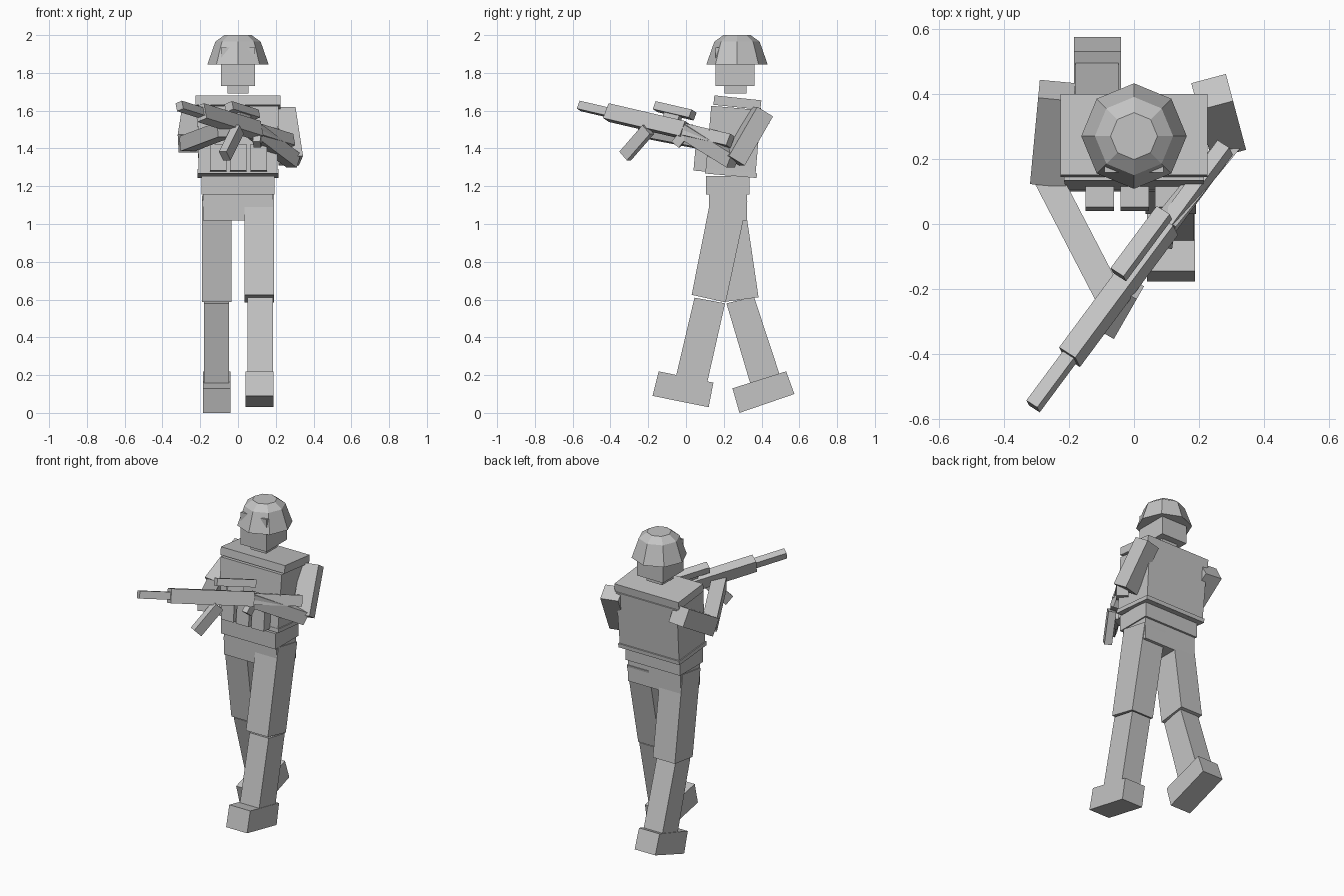
import bpy, bmesh, math
from mathutils import Vector, Matrix

if "Cube" in bpy.data.objects:
    bpy.data.objects.remove(bpy.data.objects["Cube"])

grey = bpy.data.materials.new("plain grey")
grey.use_nodes = True
grey.diffuse_color = (0.55, 0.55, 0.55, 1)
grey.node_tree.nodes["Principled BSDF"].inputs["Base Color"].default_value = (0.55, 0.55, 0.55, 1)


def finish(name, bm):
    bmesh.ops.recalc_face_normals(bm, faces=bm.faces)
    mesh = bpy.data.meshes.new(name)
    bm.to_mesh(mesh)
    bm.free()
    mesh.materials.append(grey)
    obj = bpy.data.objects.new(name, mesh)
    bpy.context.collection.objects.link(obj)
    return obj


def box(name, centre, size, tilt=0, taper=1):
    """Box leaned about x by tilt degrees; taper scales the bottom width."""
    bm = bmesh.new()
    bmesh.ops.create_cube(bm, size=1)
    for v in bm.verts:
        if v.co.z < 0:
            v.co.x *= taper
        v.co = Vector(a * b for a, b in zip(v.co, size))
    bm.transform(Matrix.Translation(centre) @ Matrix.Rotation(math.radians(tilt), 4, "X"))
    return finish(name, bm)


def slab(name, x0, x1, outline):
    """Side outline of (y, z) points extruded across x."""
    bm = bmesh.new()
    face = bm.faces.new([bm.verts.new((x0, y, z)) for y, z in outline])
    new = bmesh.ops.extrude_face_region(bm, geom=[face])["geom"]
    bmesh.ops.translate(bm, vec=(x1 - x0, 0, 0),
                        verts=[g for g in new if isinstance(g, bmesh.types.BMVert)])
    return finish(name, bm)


def beam(name, start, end, width, height, roll=0):
    """Box running from start to end, with its height kept near vertical."""
    a, b = Vector(start), Vector(end)
    along = (b - a).normalized()
    side = along.cross(Vector((0, 0, 1))).normalized()
    side = Matrix.Rotation(math.radians(roll), 3, along) @ side
    up = side.cross(along)
    bm = bmesh.new()
    bmesh.ops.create_cube(bm, size=1)
    for v in bm.verts:
        v.co = ((a + b) / 2 + along * v.co.x * (b - a).length
                + side * v.co.y * width + up * v.co.z * height)
    return finish(name, bm)


# Legs: the left one steps forward, the right one trails
slab("left_thigh", 0.035, 0.19, [(0.135, 1.155), (0.325, 1.12), (0.21, 0.585), (0.03, 0.625)])
slab("left_shin", 0.05, 0.185, [(0.045, 0.61), (0.207, 0.58), (0.11, 0.15), (-0.055, 0.185)])
slab("left_foot", 0.04, 0.188, [(-0.145, 0.22), (0.145, 0.16), (0.12, 0.03), (-0.177, 0.09)])
slab("right_thigh", -0.19, -0.035, [(0.125, 1.125), (0.305, 1.15), (0.384, 0.612), (0.205, 0.588)])
slab("right_shin", -0.18, -0.048, [(0.214, 0.58), (0.36, 0.615), (0.5, 0.19), (0.345, 0.14)])
slab("right_foot", -0.185, -0.04, [(0.246, 0.13), (0.53, 0.22), (0.574, 0.1), (0.283, 0)])

# Trunk
box("pelvis", (0, 0.222, 1.09), (0.37, 0.2, 0.145))
box("belt", (0, 0.22, 1.205), (0.385, 0.23, 0.1))
box("torso", (0, 0.25, 1.435), (0.43, 0.265, 0.36), -5, 0.97)
box("torso_hem", (0, 0.238, 1.268), (0.43, 0.275, 0.025), -5)
box("shoulder_yoke", (0, 0.272, 1.643), (0.452, 0.25, 0.05), -6)
for i, name in enumerate(("right_pouch", "middle_pouch", "left_pouch")):
    box(name, (-0.105 + i * 0.107, 0.078, 1.35), (0.088, 0.065, 0.14), -5)

# Head and helmet
box("neck", (0, 0.262, 1.72), (0.11, 0.115, 0.06))
box("head", (0, 0.26, 1.832), (0.182, 0.205, 0.205))
bm = bmesh.new()
rings = []
for radius, z in ((0.162, 1.845), (0.12, 1.965), (0.072, 2.0)):
    rings.append([bm.verts.new((radius * math.cos(k * math.pi / 4),
                                0.27 + radius * math.sin(k * math.pi / 4), z)) for k in range(8)])
for low, high in zip(rings, rings[1:]):
    for k in range(8):
        j = (k + 1) % 8
        bm.faces.new((low[k], low[j], high[j], high[k]))
bm.faces.new(rings[0])
bm.faces.new(rings[-1])
finish("helmet", bm)

# Arms
beam("left_upper_arm", (0.24, 0.405, 1.595), (0.28, 0.255, 1.335), 0.11, 0.1)
beam("left_forearm", (0.295, 0.25, 1.335), (0.09, 0.0, 1.49), 0.07, 0.08)
beam("right_upper_arm", (-0.237, 0.41, 1.58), (-0.262, 0.145, 1.425), 0.11, 0.11)
beam("right_forearm", (-0.27, 0.15, 1.425), (-0.07, -0.235, 1.5), 0.085, 0.08)

# Rifle, laid out along one sloping axis and rolled a little
muzzle, butt = Vector((-0.31, -0.56, 1.625)), Vector((0.28, 0.235, 1.44))
roll = -20


def along_rifle(name, t0, t1, width, height, lift=0):
    axis = (butt - muzzle).normalized()
    side = Matrix.Rotation(math.radians(roll), 3, axis) @ axis.cross(Vector((0, 0, 1))).normalized()
    offset = side.cross(axis) * lift
    beam(name, muzzle.lerp(butt, t0) + offset, muzzle.lerp(butt, t1) + offset, width, height, roll)


along_rifle("barrel", 0, 0.22, 0.042, 0.045)
along_rifle("receiver", 0.19, 0.7, 0.062, 0.085)
along_rifle("stock", 0.68, 1, 0.045, 0.065)
along_rifle("scope", 0.47, 0.71, 0.05, 0.045, 0.09)
along_rifle("scope_mount", 0.54, 0.64, 0.03, 0.04, 0.055)
beam("magazine", (-0.07, -0.322, 1.36), (0.0, -0.2, 1.5), 0.045, 0.065)
beam("grip", (0.1, -0.055, 1.42), (0.11, 0.01, 1.5), 0.04, 0.05)
